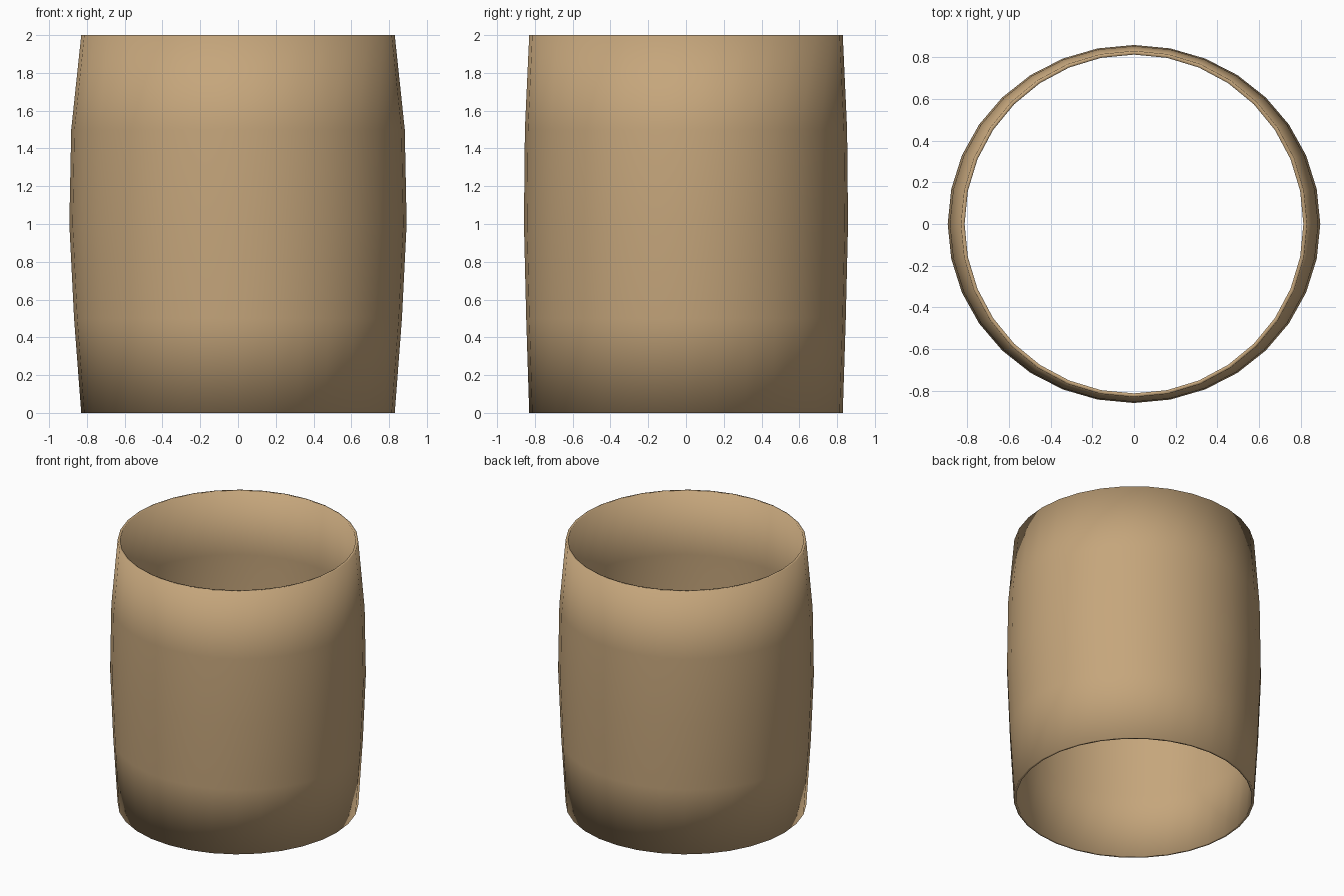
import bpy, bmesh
from math import sin, cos, pi

if "Cube" in bpy.data.objects:
    bpy.data.objects.remove(bpy.data.objects["Cube"])

SIDES = 32
WALL = 0.018

# Outer barrel profile: height, half width in x, half depth in y
PROFILE = [(0, 0.83, 0.83), (0.5, 0.868, 0.846), (1, 0.893, 0.858),
           (1.5, 0.883, 0.853), (2, 0.83, 0.83)]


def add_ring(bm, z, rx, ry):
    return [bm.verts.new((rx * cos(2 * pi * i / SIDES), ry * sin(2 * pi * i / SIDES), z))
            for i in range(SIDES)]


# Open tube: outer wall upward, inner wall back down, closed by thin rims
bm = bmesh.new()
rings = [add_ring(bm, *p) for p in PROFILE]
rings += [add_ring(bm, z, rx - WALL, ry - WALL) for z, rx, ry in reversed(PROFILE)]
for k, lower in enumerate(rings):
    upper = rings[(k + 1) % len(rings)]
    for i in range(SIDES):
        j = (i + 1) % SIDES
        bm.faces.new((lower[i], lower[j], upper[j], upper[i])).smooth = True

mesh = bpy.data.meshes.new("barrel_wall")
bm.to_mesh(mesh)
bm.free()
barrel = bpy.data.objects.new("barrel_wall", mesh)
bpy.context.collection.objects.link(barrel)

# Tan colour
tan = bpy.data.materials.new("tan_wood")
tan.diffuse_color = (0.56, 0.38, 0.20, 1)
tan.use_nodes = True
tan.node_tree.nodes["Principled BSDF"].inputs["Base Color"].default_value = tan.diffuse_color
mesh.materials.append(tan)
